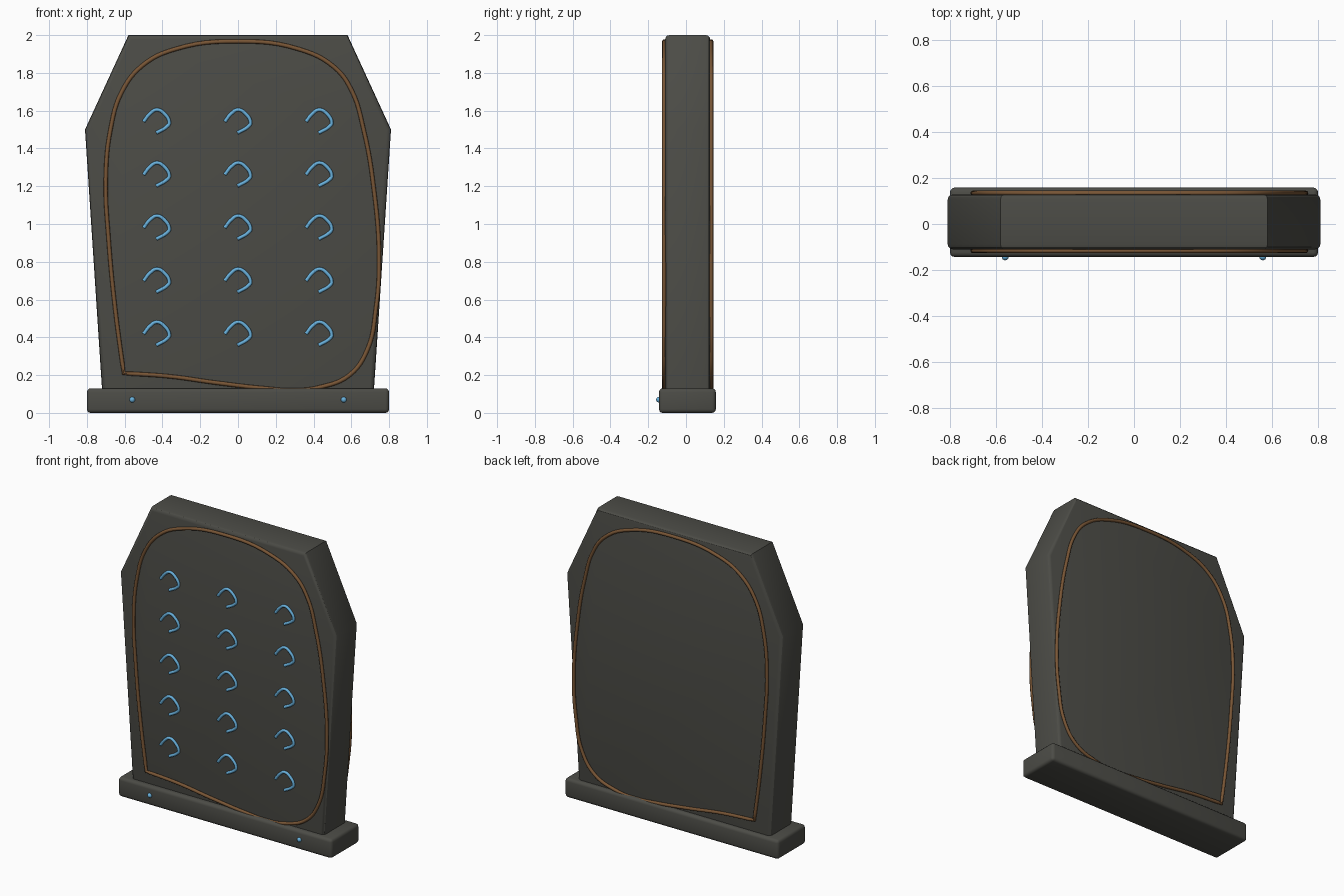
import bpy, bmesh, math

if "Cube" in bpy.data.objects:
    bpy.data.objects.remove(bpy.data.objects["Cube"])


def material(name, rgb):
    m = bpy.data.materials.new(name)
    m.diffuse_color = (*rgb, 1)
    m.use_nodes = True
    m.node_tree.nodes["Principled BSDF"].inputs["Base Color"].default_value = m.diffuse_color
    return m


STONE = material("dark_grey", (0.072, 0.072, 0.062))
BROWN = material("brown_trim", (0.19, 0.092, 0.036))
BLUE = material("light_blue", (0.14, 0.44, 0.72))


def smooth(obj, angle=30):
    bpy.ops.object.select_all(action='DESELECT')
    obj.select_set(True)
    bpy.context.view_layer.objects.active = obj
    bpy.ops.object.shade_smooth_by_angle(angle=math.radians(angle))


def prism(name, outline, y0, y1, bevel, rim_only):
    """Extrude an x/z outline along y and bevel its edges."""
    bm = bmesh.new()
    front = [bm.verts.new((x, y0, z)) for x, z in outline]
    back = [bm.verts.new((x, y1, z)) for x, z in outline]
    bm.faces.new(front)
    bm.faces.new(back[::-1])
    n = len(outline)
    for i in range(n):
        j = (i + 1) % n
        bm.faces.new((front[j], front[i], back[i], back[j]))
    bmesh.ops.recalc_face_normals(bm, faces=bm.faces)
    edges = [e for e in bm.edges
             if not rim_only or abs(e.verts[0].co.y - e.verts[1].co.y) < 1e-5]
    bmesh.ops.bevel(bm, geom=edges, offset=bevel, segments=3, profile=0.5, affect='EDGES')
    me = bpy.data.meshes.new(name)
    bm.to_mesh(me)
    bm.free()
    obj = bpy.data.objects.new(name, me)
    bpy.context.collection.objects.link(obj)
    me.materials.append(STONE)
    smooth(obj)
    return obj


def tube(name, points, y, radius, mat, cyclic, corners=()):
    """Round tube along a bezier through x/z points, turned into a mesh."""
    cu = bpy.data.curves.new(name, 'CURVE')
    cu.dimensions = '3D'
    cu.bevel_depth = radius
    cu.bevel_resolution = 2
    cu.resolution_u = 6
    cu.use_fill_caps = True
    sp = cu.splines.new('BEZIER')
    sp.bezier_points.add(len(points) - 1)
    sp.use_cyclic_u = cyclic
    for i, (x, z) in enumerate(points):
        p = sp.bezier_points[i]
        p.co = (x, y, z)
        p.handle_left_type = p.handle_right_type = 'VECTOR' if i in corners else 'AUTO'
    cu.materials.append(mat)
    obj = bpy.data.objects.new(name, cu)
    bpy.context.collection.objects.link(obj)
    bpy.ops.object.select_all(action='DESELECT')
    obj.select_set(True)
    bpy.context.view_layer.objects.active = obj
    bpy.ops.object.convert(target='MESH')
    obj = bpy.context.view_layer.objects.active
    smooth(obj, 50)
    return obj


# Main slab with clipped upper corners
half = [(0.715, 0.05), (0.81, 1.5), (0.58, 2.0)]
prism("slab", half + [(-x, z) for x, z in reversed(half)], -0.11, 0.128, 0.022, True)

# Plinth under the slab
prism("base", [(-0.8, 0), (0.8, 0), (0.8, 0.13), (-0.8, 0.13)], -0.143, 0.158, 0.02, False)

# Irregular trim loop, the same on front and back
loop = [(-0.605, 0.21), (-0.36, 0.193), (-0.12, 0.16), (0.14, 0.13), (0.3, 0.12),
        (0.43, 0.135), (0.59, 0.2), (0.685, 0.335), (0.73, 0.55), (0.747, 0.81),
        (0.72, 1.18), (0.665, 1.5), (0.60, 1.71), (0.51, 1.83), (0.325, 1.925),
        (0, 1.967), (-0.335, 1.925), (-0.505, 1.84), (-0.615, 1.70),
        (-0.675, 1.5), (-0.70, 1.235), (-0.685, 0.92), (-0.65, 0.55)]
tube("front_trim", loop, -0.116, 0.011, BROWN, True, (0,))
tube("back_trim", loop, 0.134, 0.011, BROWN, True, (0,))

# Grid of hook-shaped marks on the front
hook = [(-0.07, 0), (-0.035, 0.043), (0, 0.063), (0.04, 0.042), (0.066, -0.008),
        (0.058, -0.022), (-0.003, -0.06)]
for col in range(3):
    for row in range(5):
        cx, cz = (col - 1) * 0.43, 0.418 + row * 0.281
        tube(f"hook_mark_{col}_{row}", [(cx + x, cz + z) for x, z in hook],
             -0.114, 0.0095, BLUE, False)

# Two studs on the front of the base
for side, sx in (("left", -1), ("right", 1)):
    bpy.ops.mesh.primitive_uv_sphere_add(segments=16, ring_count=10, radius=0.015,
                                         location=(sx * 0.56, -0.143, 0.07))
    stud = bpy.context.object
    stud.name = f"{side}_stud"
    stud.data.materials.append(BLUE)
    smooth(stud, 60)
